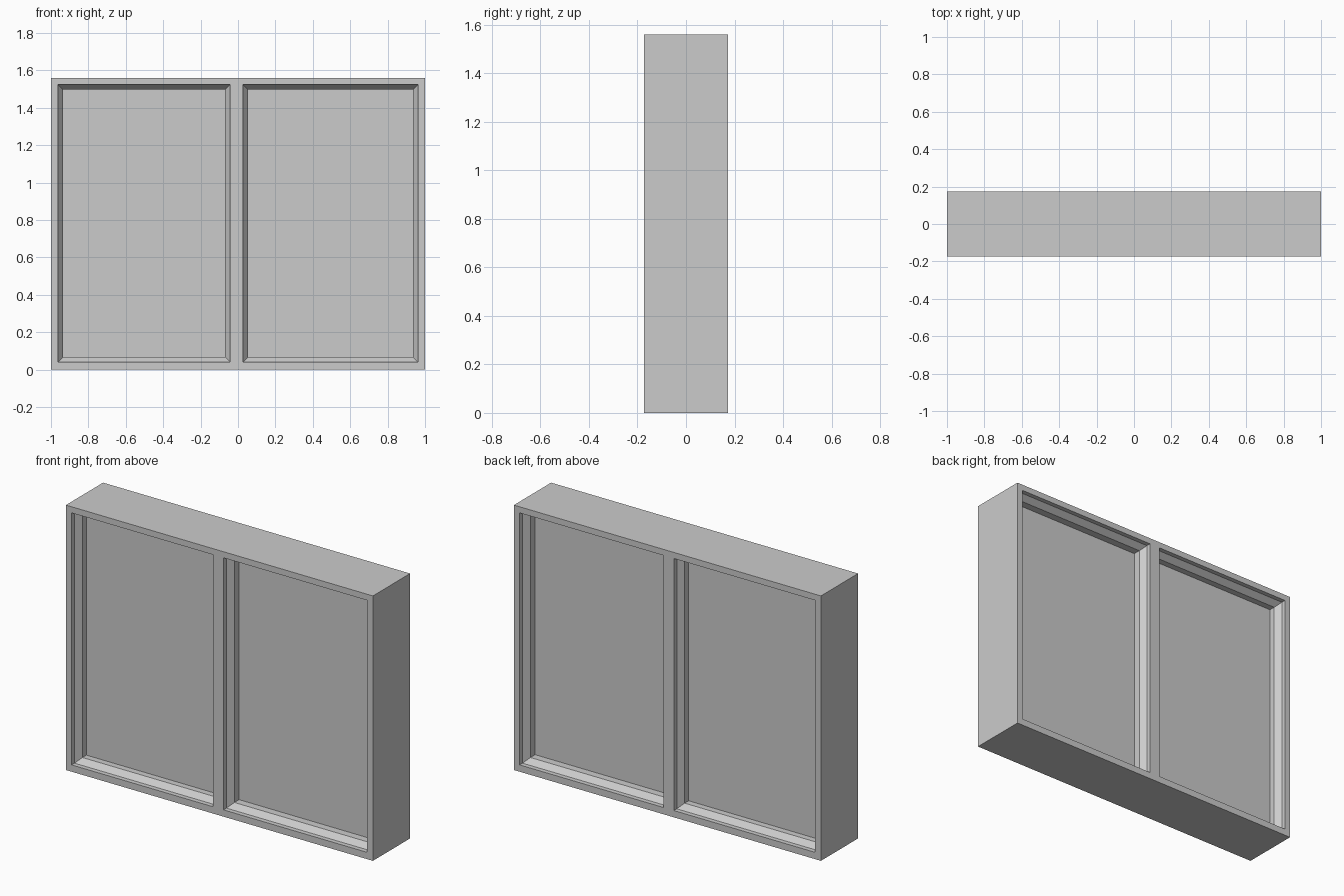
import bpy, bmesh

if "Cube" in bpy.data.objects:
    bpy.data.objects.remove(bpy.data.objects["Cube"])

W, H, D = 1.0, 1.56, 0.173          # half width, height, half depth
Z0, Z1 = 0.04, 1.524                # opening bottom / top
STEP, SLOPE, IN = 0.027, 0.035, 0.027   # reveal depth, bevel depth, bevel width
# opening left, opening right, pane recess
OPENINGS = {"left": (-0.963, -0.042, 0.099), "right": (0.027, 0.963, 0.106)}


def finish(name, bm):
    bmesh.ops.recalc_face_normals(bm, faces=bm.faces)
    me = bpy.data.meshes.new(name)
    bm.to_mesh(me)
    bm.free()
    ob = bpy.data.objects.new(name, me)
    bpy.context.collection.objects.link(ob)
    return ob


def box(name, x0, x1, y0, y1, z0, z1):
    bm = bmesh.new()
    bmesh.ops.create_cube(bm, size=1)
    for v in bm.verts:
        v.co = ((x0 + x1) / 2 + v.co.x * (x1 - x0),
                (y0 + y1) / 2 + v.co.y * (y1 - y0),
                (z0 + z1) / 2 + v.co.z * (z1 - z0))
    return finish(name, bm)


def mitred_ring(name, x0, x1, z0, z1, profile):
    """Sweep a closed (inset, y) profile around a rectangle with mitred corners."""
    bm = bmesh.new()
    loops = []
    for i, y in profile:
        loops.append([bm.verts.new(p) for p in (
            (x0 + i, y, z0 + i), (x1 - i, y, z0 + i),
            (x1 - i, y, z1 - i), (x0 + i, y, z1 - i))])
    n = len(loops)
    for a in range(n):
        la, lb = loops[a], loops[(a + 1) % n]
        for k in range(4):
            m = (k + 1) % 4
            bm.faces.new((la[k], la[m], lb[m], lb[k]))
    return finish(name, bm)


# Outer frame with central mullion, cut right through by the two openings
frame = box("window_frame", -W, W, -D, D, 0, H)

for side, (x0, x1, recess) in OPENINGS.items():
    cutter = box(f"{side}_opening_cutter", x0, x1, -D - 0.1, D + 0.1, Z0, Z1)
    cutter.hide_render = True
    mod = frame.modifiers.new(f"{side}_opening", 'BOOLEAN')
    mod.operation = 'DIFFERENCE'
    mod.solver = 'EXACT'
    mod.object = cutter
    bpy.context.view_layer.objects.active = frame
    bpy.ops.object.modifier_apply(modifier=mod.name)
    bpy.data.objects.remove(cutter)

    # Sash with bevelled edges on front and back
    outer_y, inner_y = D - STEP, D - STEP - SLOPE
    mitred_ring(f"{side}_sash", x0, x1, Z0, Z1,
                [(0, -outer_y), (IN, -inner_y), (IN, inner_y), (0, outer_y)])

    # Pane set into the sash
    g, py = IN - 0.005, D - recess
    box(f"{side}_pane", x0 + g, x1 - g, -py, py, Z0 + g, Z1 - g)
